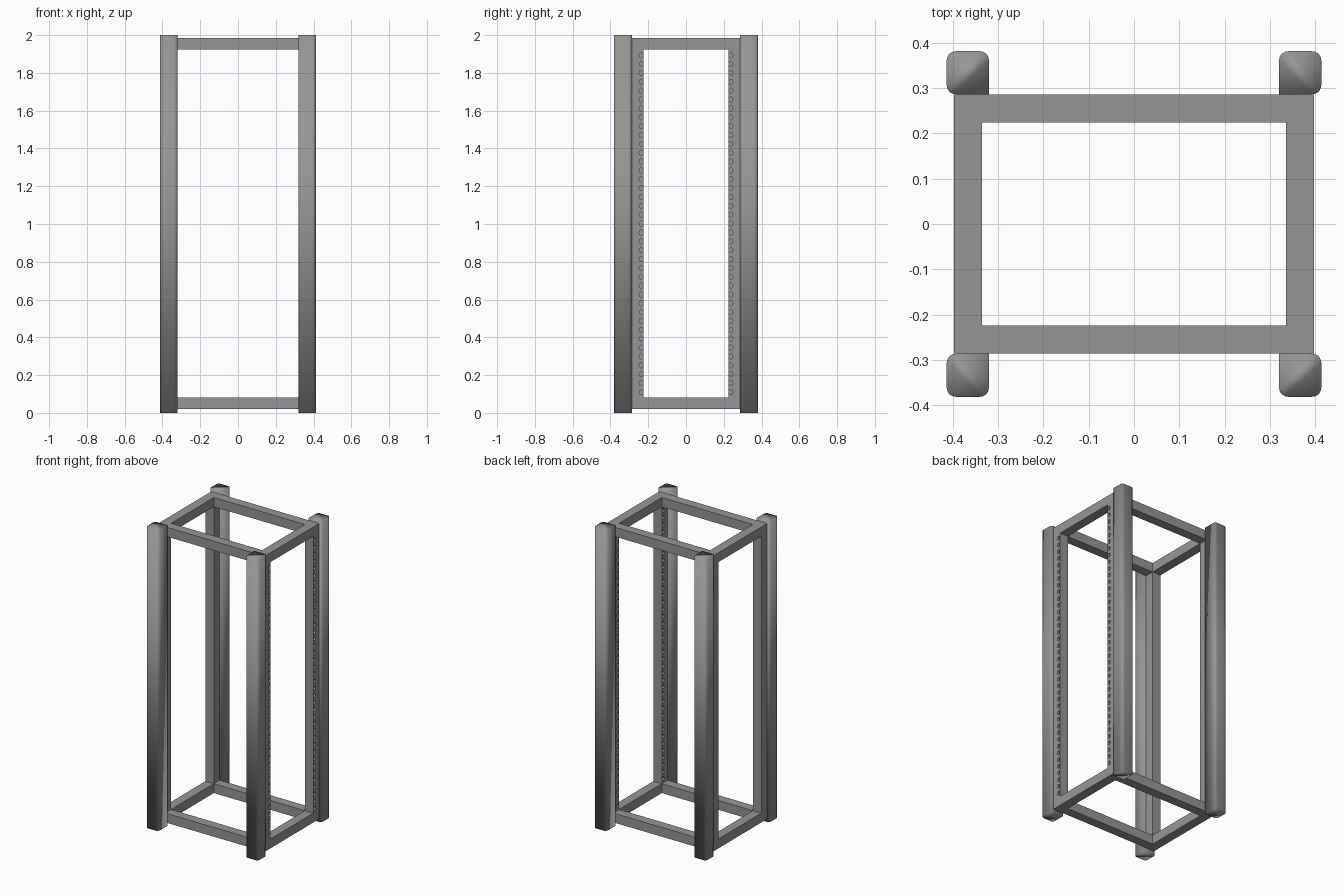
import bpy, bmesh, math
from mathutils import Matrix, Vector

if "Cube" in bpy.data.objects:
    bpy.data.objects.remove(bpy.data.objects["Cube"])

grey = bpy.data.materials.new("steel_grey")
grey.diffuse_color = (0.31, 0.305, 0.295, 1)
grey.use_nodes = True
grey.node_tree.nodes["Principled BSDF"].inputs["Base Color"].default_value = grey.diffuse_color

X, Y, W = 0.397, 0.286, 0.062      # frame half sizes and bar width
Z0, Z1 = 0.02, 1.985               # frame bottom and top


def finish(bm, name, smooth=False):
    bmesh.ops.recalc_face_normals(bm, faces=bm.faces[:])
    for f in bm.faces:
        f.smooth = smooth
    me = bpy.data.meshes.new(name)
    bm.to_mesh(me)
    bm.free()
    me.materials.append(grey)
    ob = bpy.data.objects.new(name, me)
    bpy.context.collection.objects.link(ob)
    return ob


def box(name, lo, hi):
    lo, hi = Vector(lo), Vector(hi)
    bm = bmesh.new()
    bmesh.ops.create_cube(bm, size=1, matrix=Matrix.Translation((lo + hi) / 2)
                          @ Matrix.Diagonal((*(hi - lo), 1)))
    return finish(bm, name)


def corner_post(sx, sy):
    """Tall post: three rounded corners, one sharp corner toward the frame."""
    x0, x1, y0, y1, r = 0.32, 0.413, 0.286, 0.381, 0.02
    pts = [(x0, y0)]
    for cx, cy, a0 in ((x1 - r, y0 + r, -90), (x1 - r, y1 - r, 0), (x0 + r, y1 - r, 90)):
        for i in range(6):
            a = math.radians(a0 + 18 * i)
            pts.append((cx + r * math.cos(a), cy + r * math.sin(a)))
    bm = bmesh.new()
    base = bm.faces.new([bm.verts.new((sx * x, sy * y, 0)) for x, y in pts])
    top = bmesh.ops.extrude_face_region(bm, geom=[base], use_keep_orig=True)
    bmesh.ops.translate(bm, vec=(0, 0, 2),
                        verts=[v for v in top["geom"] if isinstance(v, bmesh.types.BMVert)])
    finish(bm, "corner_post", True)


# Hole cutter for the right-hand uprights
bm = bmesh.new()
for s in (-1, 1):
    for i in range(39):
        m = (Matrix.Translation((X - W / 2, s * 0.238, 0.111 + i * 0.0469))
             @ Matrix.Diagonal((1, 0.010, 0.014, 1)) @ Matrix.Rotation(math.pi / 2, 4, 'Y'))
        bmesh.ops.create_cone(bm, cap_ends=True, segments=12, radius1=1, radius2=1,
                              depth=0.1, matrix=m)
cutter = finish(bm, "hole_cutter")
cutter.hide_render = True
cutter.hide_viewport = True

# Posts and frame uprights at the four corners
for sx in (-1, 1):
    for sy in (-1, 1):
        corner_post(sx, sy)
        xs = sorted((sx * X, sx * (X - W)))
        ys = sorted((sy * Y, sy * (Y - W)))
        up = box("frame_upright", (xs[0], ys[0], Z0), (xs[1], ys[1], Z1))
        if sx > 0:
            mod = up.modifiers.new("holes", 'BOOLEAN')
            mod.operation = 'DIFFERENCE'
            mod.solver = 'EXACT'
            mod.object = cutter

# Horizontal bars at bottom and top
for z in (Z0, Z1 - W):
    for s in (-1, 1):
        ys = sorted((s * Y, s * (Y - W)))
        box("long_bar", (-X + W, ys[0], z), (X - W, ys[1], z + W))
        xs = sorted((s * X, s * (X - W)))
        box("short_bar", (xs[0], -Y + W, z), (xs[1], Y - W, z + W))
